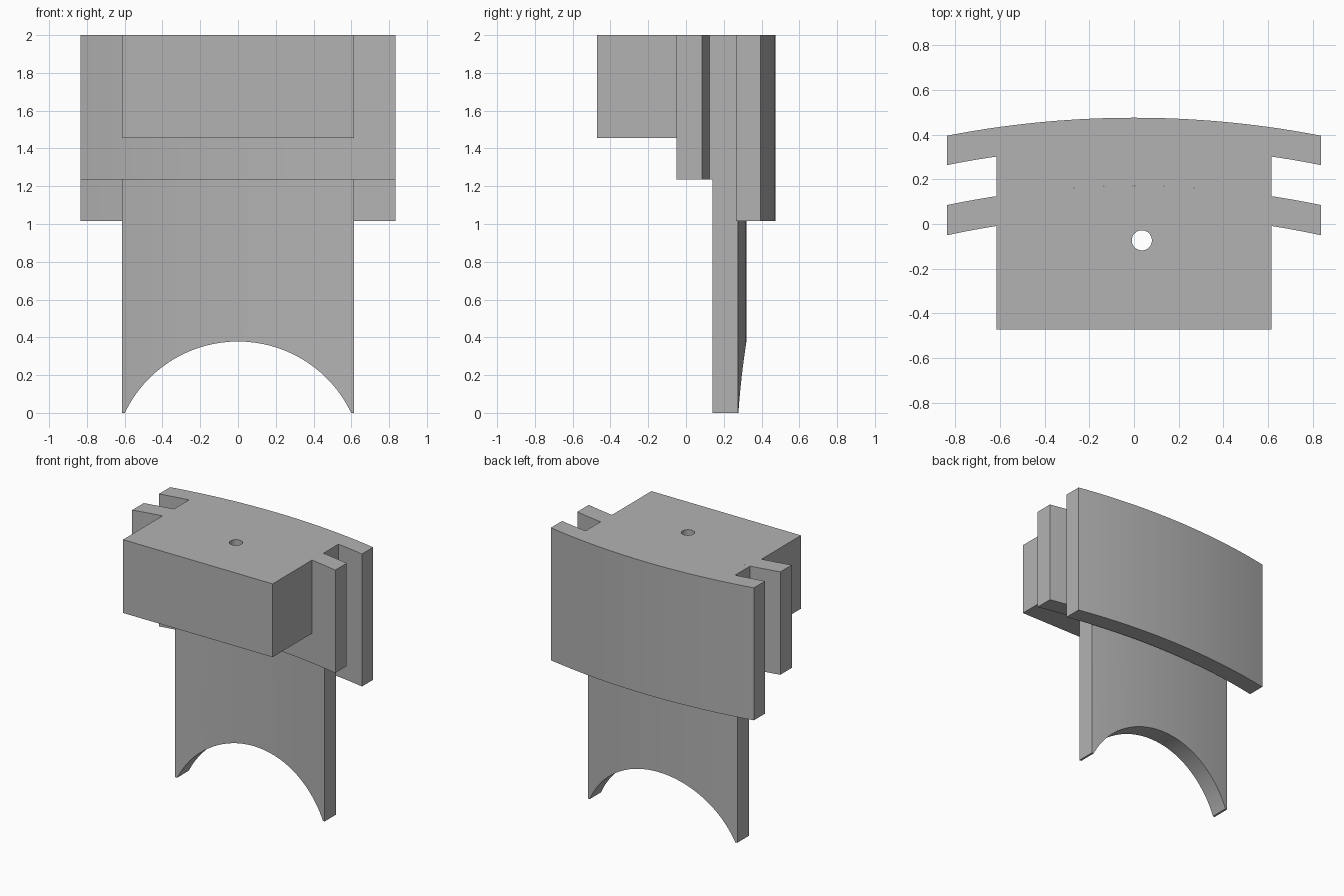
import bpy
import bmesh
from math import sqrt, radians, pi
from mathutils import Matrix

default = bpy.data.objects.get("Cube")
if default:
    bpy.data.objects.remove(default, do_unlink=True)

grey = bpy.data.materials.new("plain grey")
grey.use_nodes = True
colour = (0.45, 0.45, 0.45, 1)
grey.diffuse_color = colour
grey.node_tree.nodes["Principled BSDF"].inputs["Base Color"].default_value = colour

CENTRE_Y = -3.92      # shared centre of all the curved layers
TOP = 2.0
BODY = 0.615          # half width of block, web and plate
WING = 0.835          # half width of the flanges
STEPS = 28


def arc(radius, half):
    """Points along a shallow arc, from left to right in x."""
    xs = [-half + 2 * half * i / STEPS for i in range(STEPS + 1)]
    return [(x, CENTRE_Y + sqrt(radius ** 2 - x ** 2)) for x in xs]


def make_object(name, bm):
    bmesh.ops.recalc_face_normals(bm, faces=bm.faces)
    mesh = bpy.data.meshes.new(name)
    bm.to_mesh(mesh)
    bm.free()
    mesh.materials.append(grey)
    obj = bpy.data.objects.new(name, mesh)
    bpy.context.collection.objects.link(obj)
    return obj


def prism(name, outline, low, high):
    """Upright prism over a plan outline."""
    bm = bmesh.new()
    base = bm.faces.new([bm.verts.new((x, y, low)) for x, y in outline])
    grown = bmesh.ops.extrude_face_region(bm, geom=[base], use_keep_orig=True)
    moved = [v for v in grown["geom"] if isinstance(v, bmesh.types.BMVert)]
    bmesh.ops.translate(bm, verts=moved, vec=(0, 0, high - low))
    return make_object(name, bm)


def band(name, inner, outer, half, low, high):
    return prism(name, arc(inner, half) + arc(outer, half)[::-1], low, high)


def activate(obj):
    bpy.ops.object.select_all(action="DESELECT")
    obj.select_set(True)
    bpy.context.view_layer.objects.active = obj


def drill(target, radius, depth, matrix, sides):
    """Cut a round opening through a part."""
    bm = bmesh.new()
    bmesh.ops.create_cone(bm, cap_ends=True, segments=sides, radius1=radius,
                          radius2=radius, depth=depth, matrix=matrix)
    cutter = make_object("cutter", bm)
    cutter.hide_render = True
    mod = target.modifiers.new("opening", "BOOLEAN")
    mod.operation = "DIFFERENCE"
    mod.solver = "EXACT"
    mod.object = cutter
    activate(target)
    bpy.ops.object.modifier_apply(modifier=mod.name)
    bpy.data.objects.remove(cutter, do_unlink=True)


# Curved layers, from back to front
back_flange = band("back_flange", 4.266, 4.395, WING, 1.015, TOP)
web = band("web", 4.091, 4.266, BODY, 1.235, TOP)
front_flange = band("front_flange", 3.959, 4.091, WING, 1.235, TOP)

# Square front block with a round hole straight down through it
block = prism("front_block",
              [(-BODY, -0.472), (BODY, -0.472)] + arc(3.959, BODY)[::-1],
              1.455, TOP)
drill(block, 0.045, 2, Matrix.Translation((0.035, -0.073, 1.7)), 32)

# Hanging curved plate with an arched lower edge
plate = band("hanging_plate", 4.106, 4.24, BODY, 0, 1.235)
drill(plate, 0.664, 2,
      Matrix.Translation((0, 0.2, -0.286)) @ Matrix.Rotation(pi / 2, 4, "X"), 96)

for part in (back_flange, web, front_flange, block, plate):
    activate(part)
    bpy.ops.object.shade_smooth_by_angle(angle=radians(30))
